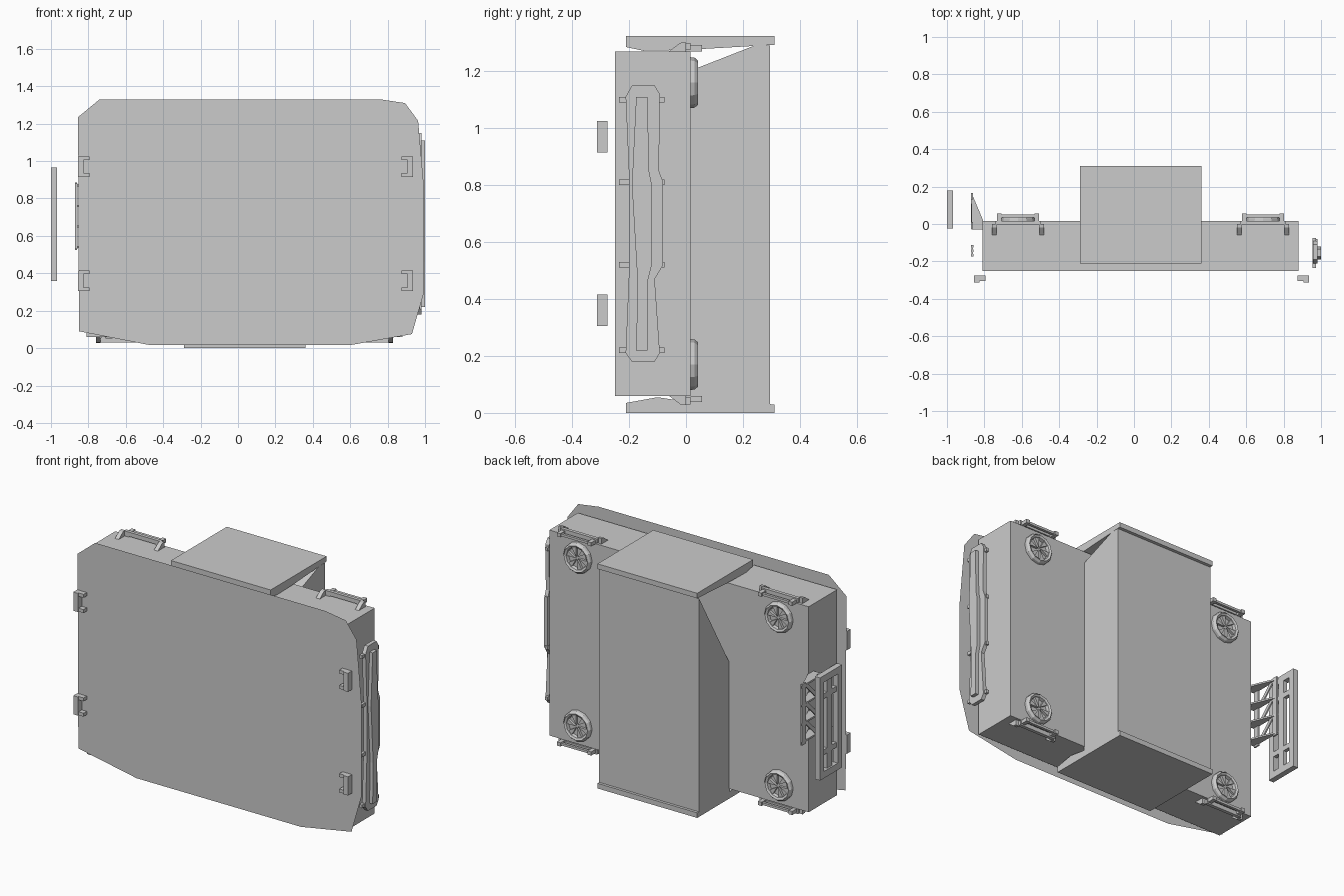
import bpy, bmesh, math
from mathutils import Matrix


def finish(name, bm):
    bmesh.ops.recalc_face_normals(bm, faces=bm.faces[:])
    me = bpy.data.meshes.new(name)
    bm.to_mesh(me)
    bm.free()
    ob = bpy.data.objects.new(name, me)
    bpy.context.collection.objects.link(ob)
    return ob


def add_box(bm, x0, x1, y0, y1, z0, z1):
    m = Matrix.Translation(((x0 + x1) / 2, (y0 + y1) / 2, (z0 + z1) / 2)) @ \
        Matrix.Diagonal((x1 - x0, y1 - y0, z1 - z0, 1))
    bmesh.ops.create_cube(bm, size=1, matrix=m)


def boxes(name, items):
    bm = bmesh.new()
    for b in items:
        add_box(bm, *b)
    return finish(name, bm)


def add_prism(bm, pts, axis, a, b):
    """Extrude a 2D outline along an axis from a to b (flat sheet if a == b)."""
    def place(p, t):
        v = list(p)
        v.insert(axis, t)
        return v
    lo = [bm.verts.new(place(p, a)) for p in pts]
    bm.faces.new(lo)
    if a == b:
        return
    hi = [bm.verts.new(place(p, b)) for p in pts]
    bm.faces.new(hi)
    n = len(pts)
    for i in range(n):
        bm.faces.new((lo[i], lo[(i + 1) % n], hi[(i + 1) % n], hi[i]))


def prism(name, pts, axis, a, b):
    bm = bmesh.new()
    add_prism(bm, pts, axis, a, b)
    return finish(name, bm)


# Main body
boxes("main_body", [(-0.81, 0.88, -0.25, 0.015, 0.06, 1.27)])

# Thin front sheet with clipped corners
prism("front_panel", [(-0.74, 1.33), (-0.855, 1.235), (-0.85, 0.09), (-0.47, 0.016),
                      (0.6, 0.016), (0.93, 0.075), (0.995, 0.3), (0.995, 0.85),
                      (0.963, 1.215), (0.893, 1.31), (0.76, 1.33)], 1, -0.272, -0.272)

# Rear column with a slanted, twisted top
bm = bmesh.new()
for p in [(-0.29, 0.295, 0.03), (0.36, 0.295, 0.03), (-0.29, 0.01, 0.03), (0.36, 0.01, 0.03),
          (-0.29, 0.295, 1.29), (0.36, 0.295, 1.29), (0.36, 0.24, 1.29),
          (0.36, 0.01, 1.2), (-0.29, 0.01, 0.8)]:
    bm.verts.new(p)
bmesh.ops.convex_hull(bm, input=bm.verts[:])
finish("rear_column", bm)

# Top and bottom plates
prism("top_plate", [(-0.21, 1.323), (0.31, 1.323), (0.31, 1.293), (0.0, 1.275),
                    (-0.15, 1.272), (-0.21, 1.285)], 0, -0.29, 0.36)
prism("bottom_plate", [(-0.21, 0.0), (0.31, 0.0), (0.31, 0.03), (0.0, 0.04),
                       (-0.1, 0.055), (-0.21, 0.035)], 0, -0.29, 0.36)

# Round grilles on the back
for i, (cx, cz) in enumerate([(x, z) for x in (-0.62, 0.69) for z in (0.17, 1.16)]):
    bm = bmesh.new()
    N, prof = 12, [(0.09, 0.01), (0.088, 0.03), (0.078, 0.042), (0.066, 0.036), (0.062, 0.018)]
    rings = []
    for k in range(N):
        a = 2 * math.pi * k / N
        rings.append([bm.verts.new((cx + r * math.cos(a), y, cz + r * math.sin(a)))
                      for r, y in prof])
    for k in range(N):
        p, q = rings[k], rings[(k + 1) % N]
        for j in range(len(prof) - 1):
            bm.faces.new((p[j], p[j + 1], q[j + 1], q[j]))
    bm.faces.new([r[-1] for r in rings])
    # blades and hub
    for k in range(6):
        a = math.pi * k / 3
        d, e = (math.cos(a), math.sin(a)), (math.cos(a + 0.45), math.sin(a + 0.45))
        tri = [(cx + 0.01 * d[0], cz + 0.01 * d[1]), (cx + 0.068 * d[0], cz + 0.068 * d[1]),
               (cx + 0.068 * e[0], cz + 0.068 * e[1])]
        add_prism(bm, tri, 1, 0.016, 0.032)
    finish(f"rear_grille_{i}", bm)

# Brackets on the top and bottom edges
for i, (cx, top) in enumerate([(x, t) for x in (-0.62, 0.69) for t in (0, 1)]):
    z = (lambda h: 1.27 + h) if top else (lambda h: 0.06 - h)

    def zb(x0, x1, y0, y1, h0, h1):
        lo, hi = sorted((z(h0), z(h1)))
        return (cx + x0, cx + x1, y0, y1, lo, hi)
    items = [zb(-0.12, 0.12, -0.005, 0.015, 0.005, 0.03),
             zb(-0.09, 0.09, 0.035, 0.05, 0.004, 0.018)]
    for s in (-1, 1):
        items.append(zb(s * 0.1 - 0.012, s * 0.1 + 0.012, -0.005, 0.057, 0.0, 0.022))
    bm = bmesh.new()
    for b in items:
        add_box(bm, *b)
    for s in (-1, 1):  # wedge feet
        add_prism(bm, [(-0.06, z(0.0)), (0.0, z(0.0)), (0.0, z(0.032)), (-0.02, z(0.03))],
                  0, cx + s * 0.115, cx + s * 0.14)
    finish(f"edge_bracket_{i}", bm)

# C-shaped clips on the front sheet
for i, (x, s) in enumerate([(-0.855, 1), (0.935, -1)]):
    for j, zc in enumerate((0.36, 0.97)):
        bm = bmesh.new()
        xs = sorted((x, x + s * 0.03))
        add_box(bm, *xs, -0.312, -0.275, zc - 0.055, zc + 0.055)
        xp = sorted((x + s * 0.02, x + s * 0.062))
        for t in (-1, 1):
            add_box(bm, *xp, -0.305, -0.275, zc + t * 0.045 - 0.01, zc + t * 0.045 + 0.01)
        finish(f"front_clip_{i}_{j}", bm)

# Long rail on the right side
bm = bmesh.new()
add_prism(bm, [(-0.19, 1.15), (-0.11, 1.15), (-0.092, 1.12), (-0.095, 0.85), (-0.08, 0.81),
               (-0.08, 0.52), (-0.11, 0.47), (-0.092, 0.21), (-0.11, 0.18), (-0.19, 0.18),
               (-0.212, 0.21), (-0.2, 0.5), (-0.2, 0.83), (-0.212, 1.11)], 0, 0.957, 0.98)
add_prism(bm, [(-0.175, 1.11), (-0.135, 1.11), (-0.13, 0.85), (-0.12, 0.8), (-0.12, 0.52),
               (-0.135, 0.46), (-0.135, 0.22), (-0.175, 0.22), (-0.17, 0.46), (-0.19, 0.8)],
          0, 0.98, 1.0)
for zc in (0.22, 0.52, 0.81, 1.1):
    add_box(bm, 0.955, 0.972, -0.235, -0.075, zc - 0.01, zc + 0.01)
finish("side_rail", bm)

# Open rack on the left side
x0, x1 = -1.0, -0.967
boxes("side_rack", [
    (x0, x1, -0.025, 0.015, 0.36, 0.965), (x0, x1, 0.145, 0.18, 0.36, 0.965),
    (x0, x1, 0.015, 0.145, 0.36, 0.40), (x0, x1, 0.015, 0.145, 0.925, 0.965),
    (x0 + 0.01, x1, 0.055, 0.1, 0.40, 0.925),
    (x0 + 0.01, x1, 0.015, 0.145, 0.49, 0.52), (x0 + 0.01, x1, 0.015, 0.145, 0.82, 0.85)])

# Lattice and triangular fins between the rack and the body
bm = bmesh.new()
for zc in (0.54, 0.65, 0.76, 0.87):
    add_prism(bm, [(-0.87, 0.17), (-0.87, -0.03), (-0.81, -0.03), (-0.805, 0.015)],
              2, zc - 0.005, zc + 0.005)
for y in (-0.025, 0.13):
    add_box(bm, -0.872, -0.862, y, y + 0.035, 0.525, 0.885)
for zc in (0.54, 0.65, 0.76):
    add_prism(bm, [(0.0, zc), (0.03, zc), (0.14, zc + 0.11), (0.11, zc + 0.11)],
              0, -0.871, -0.863)
finish("side_fins", bm)

# Slim vent strip on the left side
boxes("side_vent", [(-0.872, -0.858, y, y + 0.014, 0.53, 0.88) for y in (-0.175, -0.15, -0.125)]
      + [(-0.87, -0.86, -0.175, -0.111, z, z + 0.02) for z in (0.53, 0.695, 0.86)])
